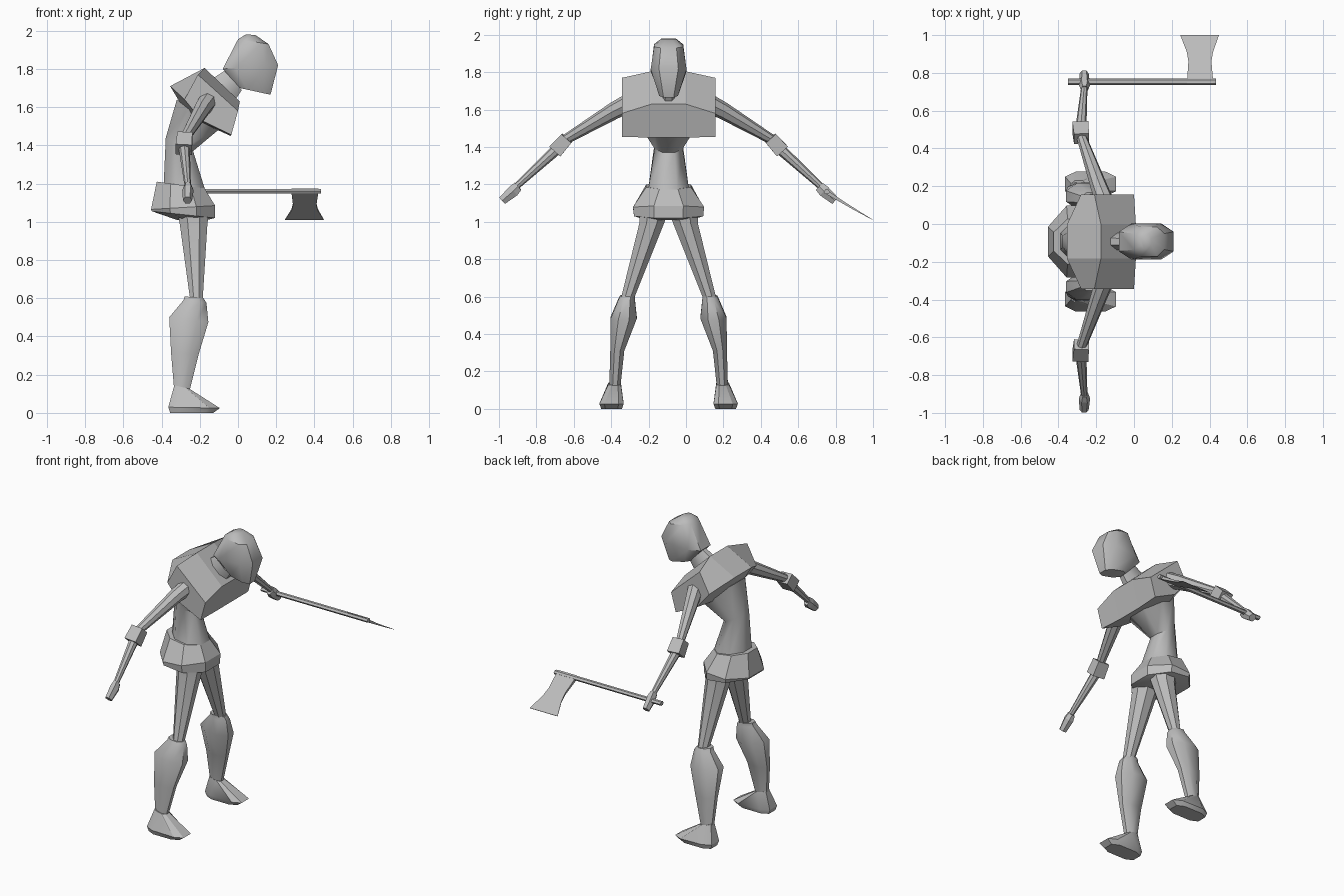
import bpy, bmesh, math
from mathutils import Vector

CY = -0.093  # the figure's symmetry plane
grey = bpy.data.materials.new("plain grey")
grey.diffuse_color = (0.5, 0.5, 0.5, 1)


def loft(name, rings, smooth=35):
    """Skin a list of equal-length point rings and cap both ends."""
    bm = bmesh.new()
    vr = [[bm.verts.new(p) for p in r] for r in rings]
    n = len(vr[0])
    for a, b in zip(vr, vr[1:]):
        for i in range(n):
            j = (i + 1) % n
            bm.faces.new((a[i], a[j], b[j], b[i]))
    bm.faces.new(vr[0])
    bm.faces.new(vr[-1])
    bmesh.ops.recalc_face_normals(bm, faces=bm.faces[:])
    me = bpy.data.meshes.new(name)
    bm.to_mesh(me)
    bm.free()
    me.materials.append(grey)
    ob = bpy.data.objects.new(name, me)
    bpy.context.collection.objects.link(ob)
    if smooth:
        bpy.ops.object.select_all(action='DESELECT')
        ob.select_set(True)
        bpy.context.view_layer.objects.active = ob
        bpy.ops.object.shade_smooth_by_angle(angle=math.radians(smooth))
    return ob


def section(x0, z0, x1, z1, y0, y1, side=1, p=1.0, n=8):
    """Octagon from back point (x0,z0) to front point (x1,z1), y0..y1 wide."""
    top = math.cos(math.pi / n) ** p
    pts = []
    for i in range(n):
        a = (i + 0.5) * 2 * math.pi / n
        c, s = (math.copysign(abs(t) ** p, t) / top for t in (math.cos(a), math.sin(a)))
        f = (c + 1) / 2
        y = (y0 + y1) / 2 + s * (y1 - y0) / 2
        pts.append((x0 + f * (x1 - x0), CY + side * y, z0 + f * (z1 - z0)))
    return pts


def tube(name, stations, n=6, turn=0.0, smooth=35):
    """Tube through stations (point, x radius, other radius)."""
    d = (Vector(stations[-1][0]) - Vector(stations[0][0])).normalized()
    ref = Vector((1, 0, 0)) if abs(d.x) < 0.8 else Vector((0, 1, 0))
    u = (ref - d * ref.dot(d)).normalized()
    v = d.cross(u)
    ang = [turn + 2 * math.pi * i / n for i in range(n)]
    rings = [[Vector(c) + u * (ru * math.cos(a)) + v * (rv * math.sin(a)) for a in ang]
             for c, ru, rv in stations]
    return loft(name, rings, smooth)


# Head and neck
loft("head", [section(0.01, 1.70, 0.17, 1.665, -0.05, 0.05, p=0.7),
              section(-0.08, 1.80, 0.21, 1.82, -0.096, 0.096, p=0.7),
              section(0.0, 1.955, 0.16, 1.93, -0.078, 0.078, p=0.7),
              section(0.04, 1.98, 0.09, 1.978, -0.04, 0.04)], 40)
loft("neck", [section(-0.18, 1.72, -0.04, 1.60, -0.05, 0.05),
              section(-0.07, 1.79, 0.02, 1.69, -0.04, 0.04)])

# Chest: five-cornered profile swept across the shoulders
outer = [(-0.28, 1.64), (-0.21, 1.77), (0.0, 1.58), (-0.035, 1.455), (-0.19, 1.53)]
inner = [(-0.355, 1.71), (-0.175, 1.805), (0.01, 1.63), (-0.04, 1.45), (-0.26, 1.55)]
loft("chest", [[(x, CY + y, z) for x, z in prof]
               for y, prof in ((-0.25, outer), (-0.09, inner), (0.09, inner), (0.25, outer))], 0)

# Abdomen and pelvis
loft("abdomen", [section(-0.39, 1.17, -0.17, 1.16, -0.11, 0.11),
                 section(-0.378, 1.44, -0.235, 1.37, -0.075, 0.075),
                 section(-0.32, 1.64, -0.08, 1.50, -0.17, 0.17)], 50)
loft("pelvis", [section(-0.425, 1.21, -0.175, 1.175, -0.12, 0.12),
                section(-0.455, 1.065, -0.12, 1.085, -0.19, 0.19),
                section(-0.45, 1.055, -0.12, 1.02, -0.185, 0.185),
                section(-0.32, 1.01, -0.16, 1.01, -0.12, 0.12)], 25)

for side, tag in ((1, "left"), (-1, "right")):
    def P(x, y, z):
        return (x, CY + side * y, z)

    # Legs
    loft(tag + "_thigh", [section(-0.32, 1.06, -0.15, 1.06, 0.0, 0.155, side),
                          section(-0.305, 0.99, -0.16, 0.99, 0.025, 0.157, side),
                          section(-0.25, 0.59, -0.185, 0.59, 0.185, 0.255, side)])
    loft(tag + "_shin", [section(-0.28, 0.61, -0.18, 0.60, 0.18, 0.26, side),
                         section(-0.285, 0.59, -0.165, 0.575, 0.18, 0.27, side),
                         section(-0.36, 0.50, -0.155, 0.475, 0.17, 0.31, side),
                         section(-0.35, 0.31, -0.205, 0.31, 0.237, 0.312, side),
                         section(-0.335, 0.13, -0.255, 0.11, 0.258, 0.317, side)], 45)
    loft(tag + "_foot", [section(-0.355, 0.0, -0.13, 0.0, 0.25, 0.36, side, 0.6),
                         section(-0.365, 0.03, -0.095, 0.025, 0.24, 0.37, side, 0.6),
                         section(-0.333, 0.145, -0.252, 0.125, 0.255, 0.322, side, 0.7)], 30)

    # Arms
    tube(tag + "_upper_arm", [(P(-0.155, 0.21, 1.635), 0.05, 0.052),
                              (P(-0.185, 0.29, 1.595), 0.045, 0.046),
                              (P(-0.28, 0.56, 1.435), 0.026, 0.026)], 8)
    tube(tag + "_elbow_guard", [(P(-0.278, 0.545, 1.447), 0.056, 0.05),
                                (P(-0.284, 0.607, 1.378), 0.06, 0.056)], 4, math.pi / 4, 0)
    tube(tag + "_forearm", [(P(-0.282, 0.59, 1.395), 0.03, 0.03),
                            (P(-0.262, 0.83, 1.175), 0.016, 0.017)], 8)
    tube(tag + "_hand", [(P(-0.262, 0.805, 1.19), 0.02, 0.03),
                         (P(-0.262, 0.83, 1.165), 0.03, 0.036),
                         (P(-0.264, 0.89, 1.113), 0.024, 0.026)], 6, 0, 0)

# Axe
tube("axe_handle", [((-0.35, 0.753, 1.16), 0.017, 0.014),
                    ((0.435, 0.753, 1.16), 0.017, 0.014)], 6, 0, 0)
blade = []
for y, z, x0, x1, t in ((0.745, 1.163, 0.28, 0.42, 0.012), (0.86, 1.092, 0.288, 0.41, 0.007),
                        (0.91, 1.062, 0.28, 0.418, 0.005), (1.0, 1.01, 0.245, 0.45, 0.001)):
    blade.append([(x0, y, z + t), (x1, y, z + t), (x1, y, z - t), (x0, y, z - t)])
loft("axe_blade", blade, 0)
